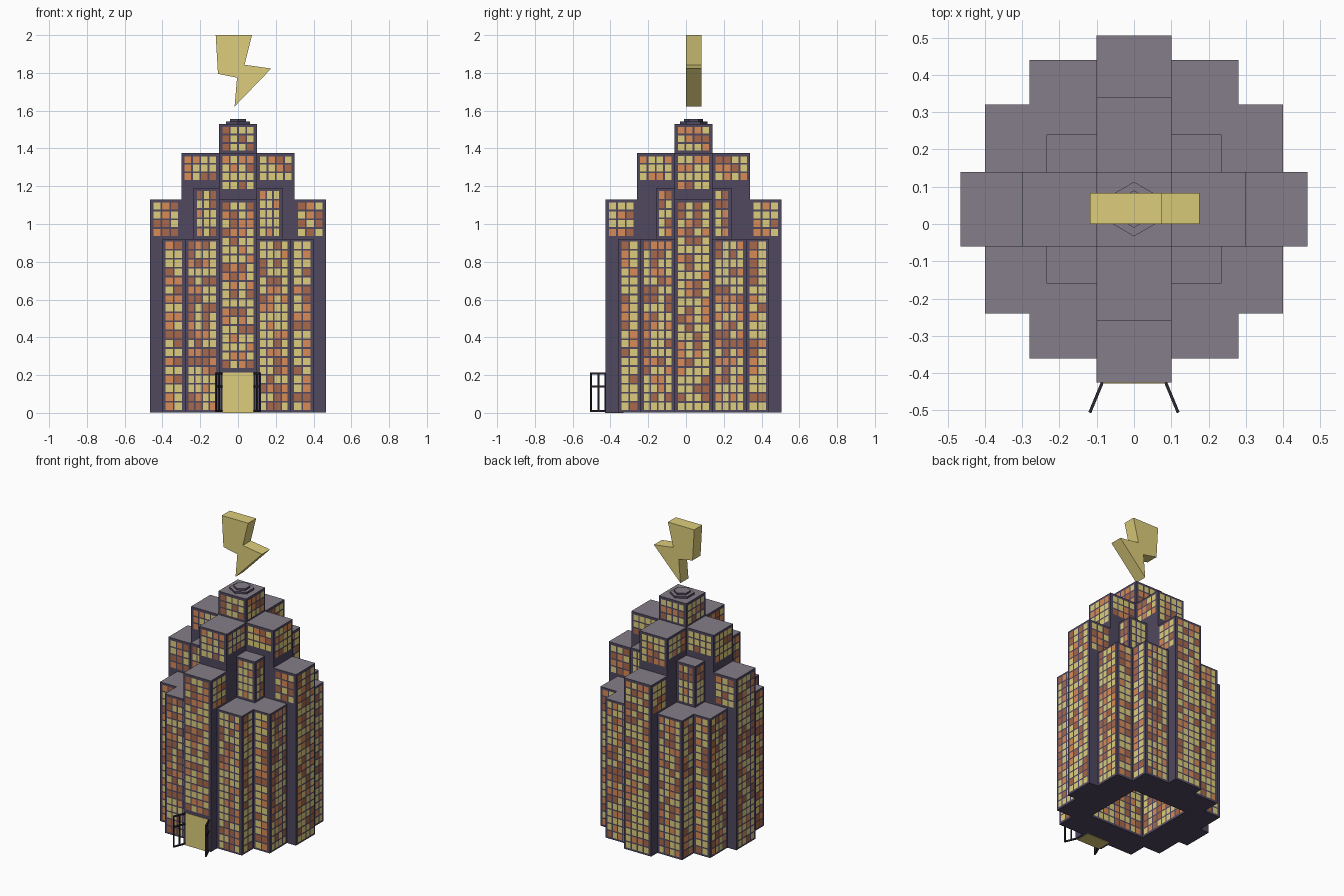
import bpy, bmesh, math, random
from mathutils import Vector

if "Cube" in bpy.data.objects:
    bpy.data.objects.remove(bpy.data.objects["Cube"])

random.seed(4)
CY = 0.04  # building centre in y


def mat(name, hexcol):
    rgb = [int(hexcol[i:i + 2], 16) / 255 for i in (0, 2, 4)]
    m = bpy.data.materials.new(name)
    m.diffuse_color = [((c + 0.055) / 1.055) ** 2.4 if c > 0.04 else c / 12.92 for c in rgb] + [1]
    m.use_nodes = True
    m.node_tree.nodes["Principled BSDF"].inputs["Base Color"].default_value = m.diffuse_color
    return m


WALL, ROOF = mat("wall", "50485F"), mat("roof", "847D88")
YELLOW, ORANGE, BROWN = mat("yellow", "DDCE7C"), mat("orange", "D98B57"), mat("brown", "A9694A")
IRON = mat("iron", "2C2733")


def finish(name, bm, mats):
    me = bpy.data.meshes.new(name)
    bm.to_mesh(me)
    bm.free()
    for m in mats:
        me.materials.append(m)
    ob = bpy.data.objects.new(name, me)
    bpy.context.collection.objects.link(ob)
    return ob


def prism(bm, pts, vec):
    """Extrude a closed outline along vec."""
    f = bm.faces.new([bm.verts.new(p) for p in pts])
    r = bmesh.ops.extrude_face_region(bm, geom=[f], use_keep_orig=True)
    bmesh.ops.translate(bm, verts=[v for v in r["geom"] if isinstance(v, bmesh.types.BMVert)], vec=vec)


def box(bm, x0, x1, y0, y1, z0, z1):
    prism(bm, [(x0, y0, z0), (x1, y0, z0), (x1, y1, z0), (x0, y1, z0)], (0, 0, z1 - z0))


def building(name, blocks):
    """Blocks are given relative to the building centre; top faces become roof."""
    bm = bmesh.new()
    for x0, x1, y0, y1, z0, z1 in blocks:
        box(bm, x0, x1, y0 + CY, y1 + CY, z0, z1)
    bmesh.ops.recalc_face_normals(bm, faces=bm.faces)
    for f in bm.faces:
        f.material_index = 1 if f.normal.z > 0.9 else 0
    return finish(name, bm, [WALL, ROOF])


# outer ring of towers around an open core
ring, B = [], 0.003
for s in (-1, 1):
    a, b = sorted((s * 0.2, s * 0.465))
    ring += [(-0.1, 0.1, a, b, B, 1.13), (a, b, -0.1, 0.1, B, 1.13)]
    for t in (-1, 1):
        for u0, u1, v0, v1 in ((0.1, 0.28, 0.2, 0.4), (0.28, 0.4, 0.1, 0.28), (0.2, 0.28, 0.1, 0.2)):
            ring.append((*sorted((s * u0, s * u1)), *sorted((t * v0, t * v1)), B, 0.92))
building("lower_towers", ring)
# stepped upper storeys
building("upper_corners", [(-0.235, 0.235, -0.2, 0.2, 0.9, 1.19)])
building("upper_cross", [(-0.3, 0.3, -0.1, 0.1, 0.9, 1.375), (-0.1, 0.1, -0.3, 0.3, 0.9, 1.375)])
building("top_tower", [(-0.1, 0.1, -0.1, 0.1, 1.3, 1.53)])

# six-sided roof caps
bm = bmesh.new()
for r, z0, z1 in ((0.073, 1.53, 1.543), (0.05, 1.543, 1.555)):
    prism(bm, [(r * math.sin(k * math.pi / 3), CY + r * math.cos(k * math.pi / 3), z0) for k in range(6)],
          (0, 0, z1 - z0))
bmesh.ops.recalc_face_normals(bm, faces=bm.faces)
for f in bm.faces:
    f.material_index = 1 if f.normal.z > 0.9 else 0
finish("roof_caps", bm, [WALL, ROOF])

# windows: grids of panes just proud of the walls
win = bmesh.new()


def panes(axis, side, pos, u0, u1, z0, z1, inward=False):
    cols, rows = max(1, round((u1 - u0 - 0.02) / 0.042)), max(1, round((z1 - z0 - 0.01) / 0.0465))
    m, g = 0.013, 0.0045
    du, dz = (u1 - u0 - 2 * m) / cols, (z1 - z0 - 0.014) / rows
    n = -side if inward else side
    d = side * pos + n * 0.002
    for i in range(cols):
        for j in range(rows):
            a, b = u0 + m + i * du + g, u0 + m + (i + 1) * du - g
            c, e = z0 + 0.007 + j * dz + g, z0 + 0.007 + (j + 1) * dz - g
            q = [(a, c), (b, c), (b, e), (a, e)]
            if (n > 0) == (axis == "y"):
                q.reverse()
            f = win.faces.new([win.verts.new((u, d + CY, z) if axis == "y" else (d, u + CY, z)) for u, z in q])
            f.material_index = random.choices((0, 1, 2), (55, 23, 22))[0]


for axis in "xy":
    for side in (-1, 1):
        front = axis == "y" and side == -1
        panes(axis, side, 0.465, -0.1, 0.1, 0.225 if front else 0.005, 1.125)
        panes(axis, side, 0.3, -0.1, 0.1, 1.175, 1.372)
        panes(axis, side, 0.1, -0.1, 0.1, 1.377, 1.525)
        panes(axis, side, 0.2, -0.2, 0.2, 0.005, 0.9, inward=True)
        for t in (-1, 1):
            def span(a, b):
                return sorted((t * a, t * b))
            panes(axis, side, 0.4, *span(0.1, 0.28), 0.005, 0.918)
            panes(axis, side, 0.28, *span(0.28, 0.4), 0.005, 0.918)
            panes(axis, side, 0.1, *span(0.3, 0.465), 0.925, 1.125)
            panes(axis, side, 0.1, *span(0.1, 0.3), 1.222, 1.37)
            if axis == "y":
                panes(axis, side, 0.2, *span(0.1, 0.235), 0.925, 1.185)
            else:
                panes(axis, side, 0.235, *span(0.1, 0.2), 0.925, 1.185)
finish("windows", win, [YELLOW, ORANGE, BROWN])

# glowing doorway
bm = bmesh.new()
box(bm, -0.083, 0.083, -0.428, -0.33, 0, 0.213)
bmesh.ops.recalc_face_normals(bm, faces=bm.faces)
finish("doorway", bm, [YELLOW])

# open barred gates, one mirrored from the other
bm = bmesh.new()
hinge, tip = Vector((0.085, -0.425, 0)), Vector((0.117, -0.502, 0))
along = (tip - hinge).normalized()
across = Vector((-along.y, along.x, 0)) * 0.004


def bar(p, q, z0, z1):
    prism(bm, [v + Vector((0, 0, z0)) for v in (p - across, q - across, q + across, p + across)], (0, 0, z1 - z0))


for k in (0, 0.5, 1):
    c = hinge.lerp(tip, k)
    bar(c - along * 0.004, c + along * 0.004, 0.005, 0.213)
for z in (0.005, 0.135, 0.204):
    bar(hinge, tip, z, z + 0.009)
bmesh.ops.recalc_face_normals(bm, faces=bm.faces)
gate = finish("gates", bm, [IRON])
gate.modifiers.new("mirror", "MIRROR").use_axis = (True, False, False)

# floating lightning bolt
bm = bmesh.new()
bolt = [(-0.118, 2.0), (0.074, 2.0), (0.035, 1.843), (0.176, 1.823), (-0.018, 1.622), (-0.005, 1.775), (-0.106, 1.795)]
prism(bm, [(x, 0, z) for x, z in bolt], (0, 0.083, 0))
bmesh.ops.recalc_face_normals(bm, faces=bm.faces)
finish("bolt", bm, [YELLOW])
